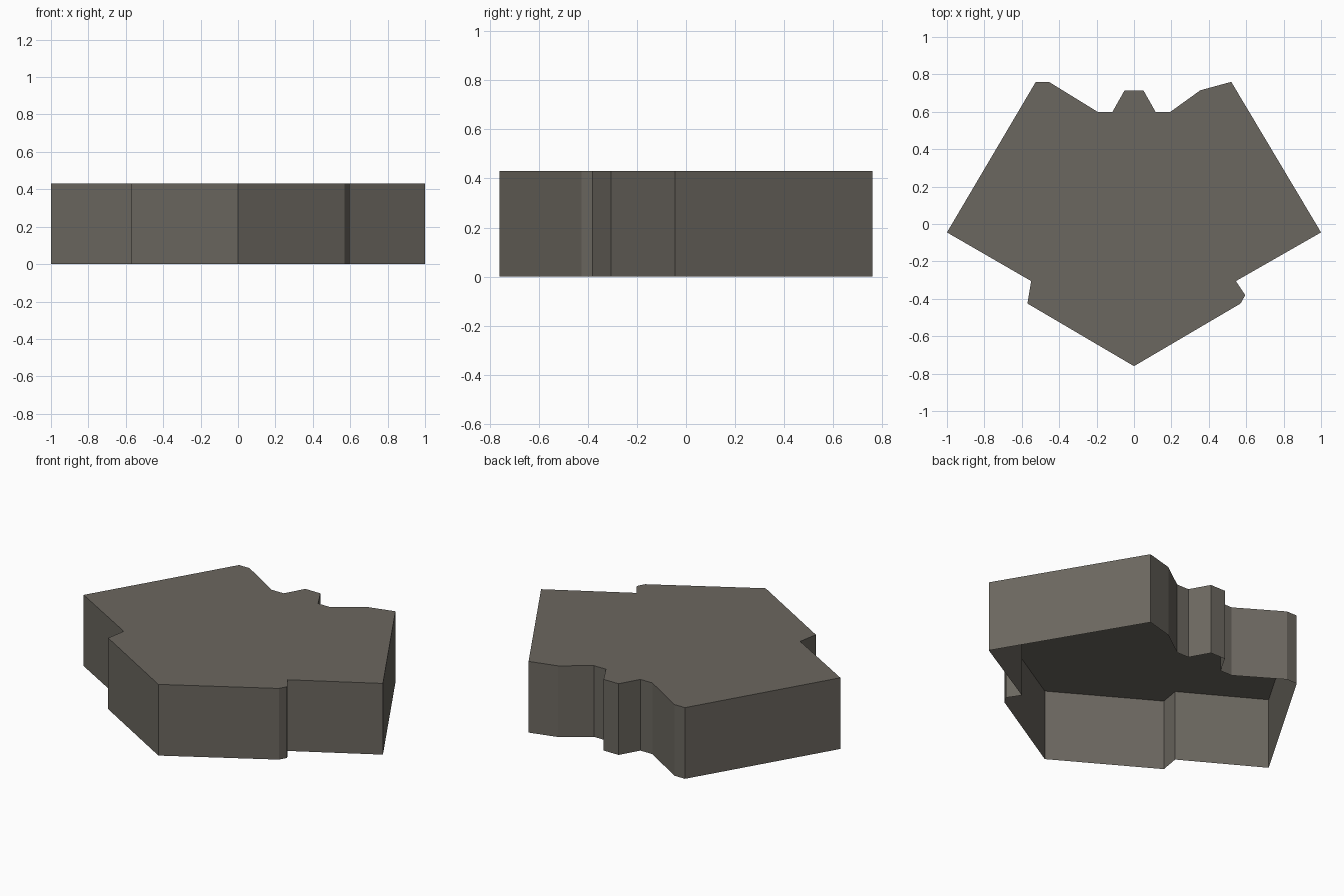
import bpy, bmesh

if "Cube" in bpy.data.objects:
    bpy.data.objects.remove(bpy.data.objects["Cube"])

HEIGHT = 0.43

# Plan outline, anticlockwise from the front tip
OUTLINE = [
    (0, -0.76), (0.57, -0.425), (0.595, -0.38), (0.545, -0.305), (1, -0.045),
    (0.52, 0.76), (0.355, 0.715), (0.195, 0.60), (0.115, 0.60), (0.05, 0.715),
    (-0.05, 0.715), (-0.115, 0.60), (-0.195, 0.60), (-0.455, 0.76), (-0.525, 0.76),
    (-1, -0.045), (-0.55, -0.305), (-0.57, -0.425),
]

stone = bpy.data.materials.new("warm grey stone")
stone.diffuse_color = (0.148, 0.136, 0.116, 1)
stone.use_nodes = True
stone.node_tree.nodes["Principled BSDF"].inputs["Base Color"].default_value = stone.diffuse_color

# Shell: flat roof and side walls, open underneath
bm = bmesh.new()
base = [bm.verts.new((x, y, 0)) for x, y in OUTLINE]
top = [bm.verts.new((x, y, HEIGHT)) for x, y in OUTLINE]
for i in range(len(base)):
    j = (i + 1) % len(base)
    bm.faces.new((base[i], base[j], top[j], top[i]))
bm.faces.new(top)

mesh = bpy.data.meshes.new("platform_shell")
bm.to_mesh(mesh)
bm.free()
mesh.materials.append(stone)
bpy.context.collection.objects.link(bpy.data.objects.new("platform_shell", mesh))
